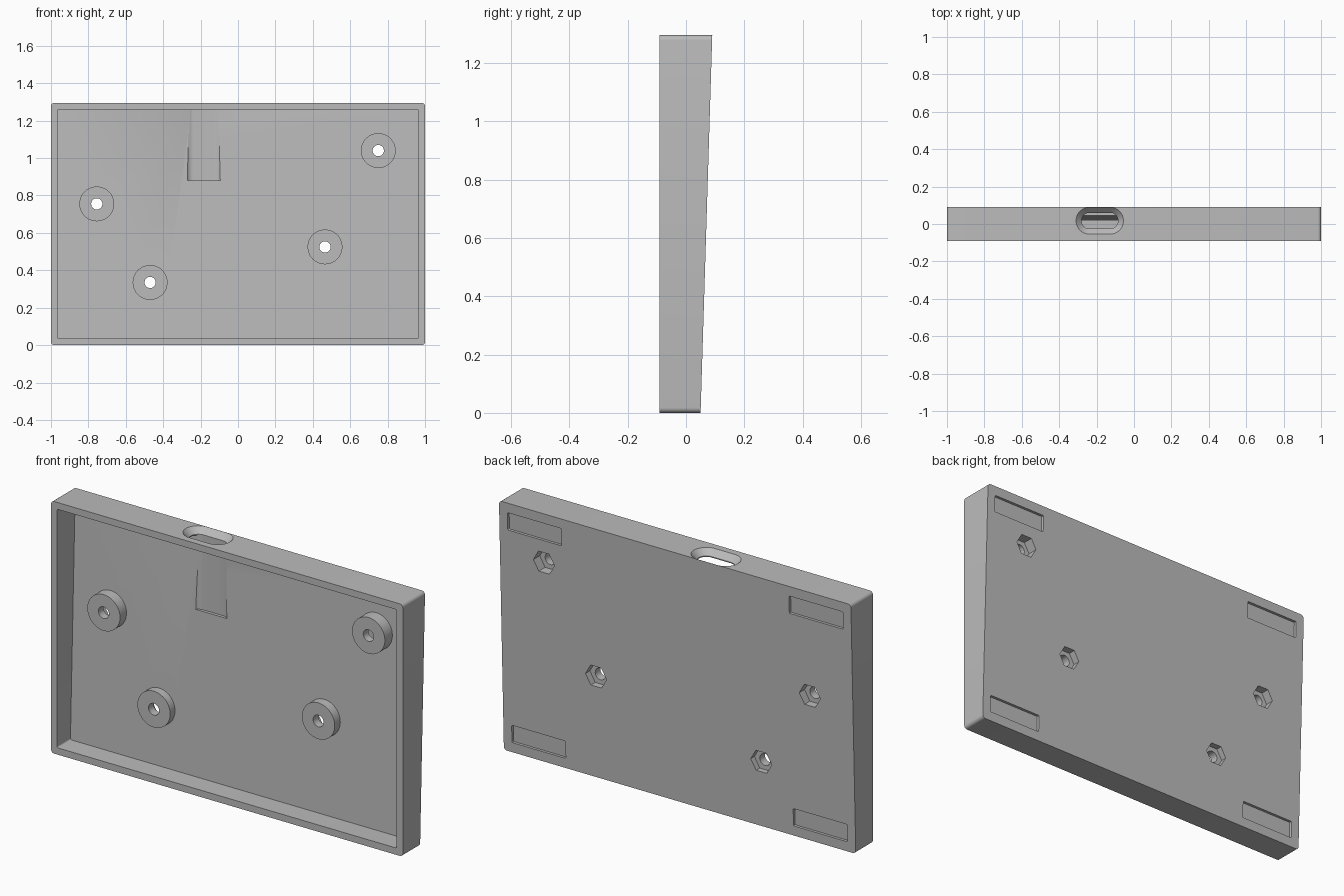
import bpy
import bmesh
from math import cos, sin, pi, radians

old = bpy.data.objects.get("Cube")
if old:
    bpy.data.objects.remove(old, do_unlink=True)

HEIGHT, FRONT, WALL, FLOOR = 1.295, -0.09, 0.035, 0.033

grey = bpy.data.materials.new("light_grey")
grey.use_nodes = True
grey.diffuse_color = (0.5, 0.5, 0.5, 1)
grey.node_tree.nodes["Principled BSDF"].inputs["Base Color"].default_value = (0.5, 0.5, 0.5, 1)


def back(z):
    """Depth of the sloping back face at a given height."""
    return 0.05 + 0.04 * z / HEIGHT


def loft(name, loop_a, loop_b):
    """Closed solid between two matching loops of points."""
    bm = bmesh.new()
    a = [bm.verts.new(p) for p in loop_a]
    b = [bm.verts.new(p) for p in loop_b]
    bm.faces.new(a)
    bm.faces.new(b[::-1])
    for i in range(len(a)):
        j = (i + 1) % len(a)
        bm.faces.new((a[j], a[i], b[i], b[j]))
    bmesh.ops.recalc_face_normals(bm, faces=bm.faces)
    mesh = bpy.data.meshes.new(name)
    bm.to_mesh(mesh)
    bm.free()
    mesh.materials.append(grey)
    obj = bpy.data.objects.new(name, mesh)
    bpy.context.collection.objects.link(obj)
    return obj


def circle(cx, cz, r, n):
    return [(cx + r * cos(2 * pi * i / n), cz + r * sin(2 * pi * i / n)) for i in range(n)]


def rounded(cx, cz, hx, hz, r, n=6):
    """Rounded rectangle outline with half sizes hx, hz."""
    pts = []
    for q, (sx, sz) in enumerate([(1, 1), (-1, 1), (-1, -1), (1, -1)]):
        for i in range(n + 1):
            t = (q + i / n) * pi / 2
            pts.append((cx + sx * (hx - r) + r * cos(t), cz + sz * (hz - r) + r * sin(t)))
    return pts


def through(name, outline, y0, y1):
    """Solid along y; each end is a number or a function of height."""
    def at(y):
        return [(x, y(z) if callable(y) else y, z) for x, z in outline]
    return loft(name, at(y0), at(y1))


def combine(target, tool, operation):
    mod = target.modifiers.new(tool.name, "BOOLEAN")
    mod.operation, mod.solver, mod.object = operation, "EXACT", tool
    bpy.ops.object.select_all(action="DESELECT")
    target.select_set(True)
    bpy.context.view_layer.objects.active = target
    bpy.ops.object.modifier_apply(modifier=mod.name)
    bpy.data.objects.remove(tool, do_unlink=True)


# Wedge-shaped tray with an open front
mid = HEIGHT / 2
tray = through("tray", rounded(0, mid, 1, mid, 0.018), FRONT, back)
combine(tray, through("cavity", rounded(0, mid, 1 - WALL, mid - WALL, 0.008), -0.3,
                      lambda z: back(z) - FLOOR), "DIFFERENCE")

# Screw bosses with through holes and hexagonal nut pockets
bosses = [(0.75, 1.04), (-0.755, 0.755), (0.465, 0.525), (-0.47, 0.335)]
for x, z in bosses:
    combine(tray, through("boss", circle(x, z, 0.093, 64), -0.012,
                          lambda h: back(h) - 0.015), "UNION")
for x, z in bosses:
    combine(tray, through("nut_pocket", circle(x, z, 0.06, 6), 0.03, 0.3), "DIFFERENCE")
    combine(tray, through("screw_hole", circle(x, z, 0.03, 32), -0.3, 0.3), "DIFFERENCE")

# Shallow pad recesses in the back corners
for sx in (-1, 1):
    for z in (0.095, HEIGHT - 0.095):
        combine(tray, through("pad_recess", rounded(sx * 0.8, z, 0.153, 0.045, 0.005, 3),
                              lambda h: back(h) - 0.014, 0.3), "DIFFERENCE")


# Cable slot through the top wall, running on as a groove, with a flared mouth
def slot(r, z):
    return [(x, y, z) for x, y in rounded(-0.183, 0.0175, 0.055 + r, r, r - 0.0005, 12)]


combine(tray, loft("cable_slot", slot(0.0425, 0.88), slot(0.0425, 1.4)), "DIFFERENCE")
combine(tray, loft("slot_flare", slot(0.0415, 1.264), slot(0.0765, 1.3)), "DIFFERENCE")

bpy.ops.object.select_all(action="DESELECT")
tray.select_set(True)
bpy.context.view_layer.objects.active = tray
bpy.ops.object.shade_smooth_by_angle(angle=radians(30))
